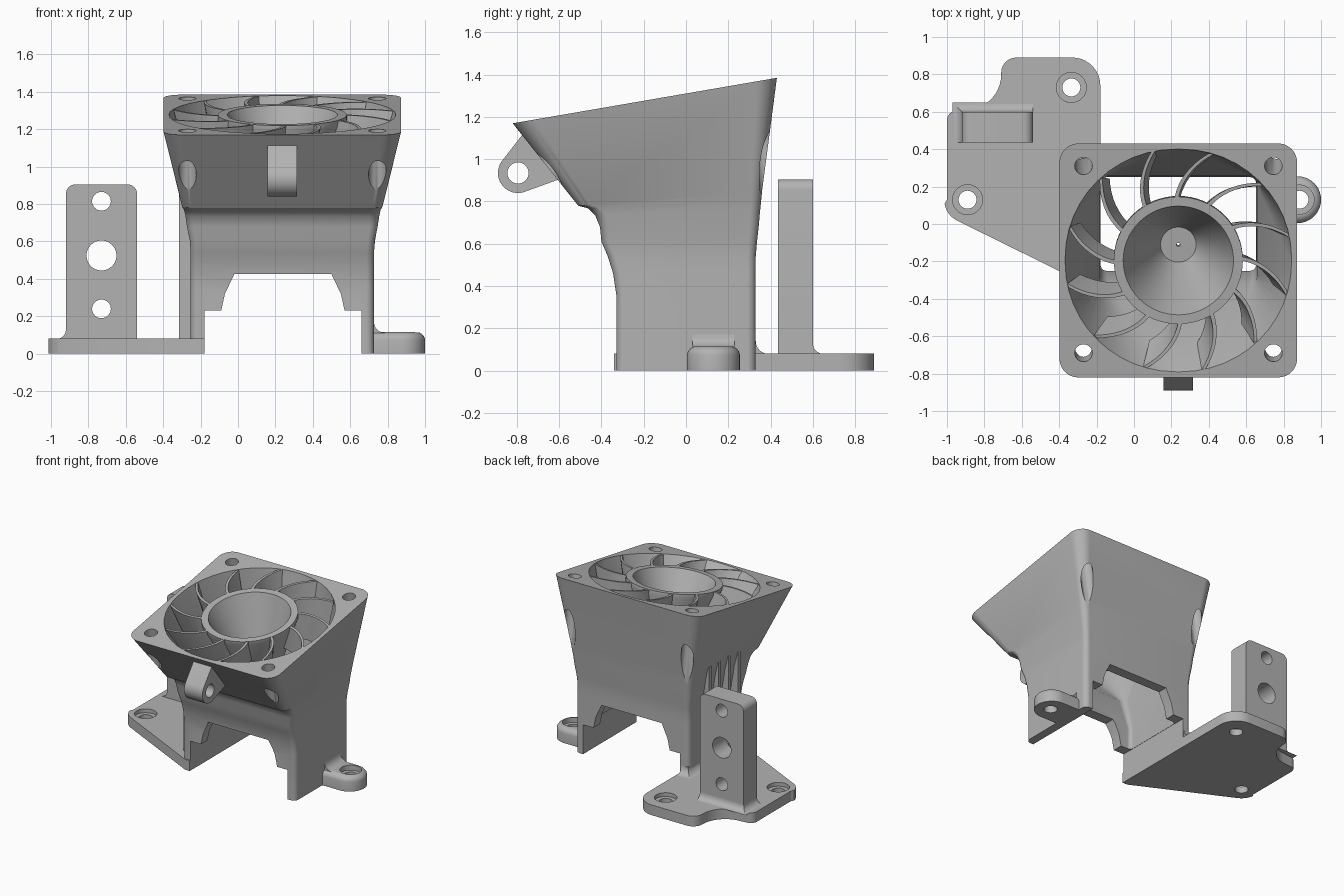
import bpy, bmesh
from math import sin, cos, radians, atan
from mathutils import Matrix, Vector

cube = bpy.data.objects.get("Cube")
if cube:
    bpy.data.objects.remove(cube, do_unlink=True)

grey = bpy.data.materials.new("plain grey")
grey.use_nodes = True
COLOUR = (0.45, 0.45, 0.45, 1)
grey.diffuse_color = COLOUR
grey.node_tree.nodes["Principled BSDF"].inputs["Base Color"].default_value = COLOUR

CX, CY = 0.237, -0.195          # duct axis
SLOPE = 0.172                   # tilt of the fan face


def face_z(y):
    return 1.17 + (y + 0.82) * SLOPE


def skin(name, rings, loop=False, matrix=None):
    """Join rings of points with faces; cap the ends unless looped."""
    bm = bmesh.new()
    vs = [[bm.verts.new(p) for p in ring] for ring in rings]
    n = len(vs[0])
    pairs = list(zip(vs, vs[1:])) + ([(vs[-1], vs[0])] if loop else [])
    for a, b in pairs:
        for i in range(n):
            j = (i + 1) % n
            bm.faces.new((a[i], a[j], b[j], b[i]))
    if not loop:
        bm.faces.new(vs[0][::-1])
        bm.faces.new(vs[-1])
    bmesh.ops.recalc_face_normals(bm, faces=bm.faces)
    if matrix:
        bm.transform(matrix)
    mesh = bpy.data.meshes.new(name)
    bm.to_mesh(mesh)
    bm.free()
    mesh.materials.append(grey)
    ob = bpy.data.objects.new(name, mesh)
    bpy.context.collection.objects.link(ob)
    return ob


def prism(name, pts, axis, lo, hi, matrix=None):
    put = {"x": lambda a, b, c: (c, a, b), "y": lambda a, b, c: (a, c, b),
           "z": lambda a, b, c: (a, b, c)}[axis]
    return skin(name, [[put(a, b, c) for a, b in pts] for c in (lo, hi)], matrix=matrix)


def arc(cx, cy, r, a0, a1, n=10):
    angles = [radians(a0 + (a1 - a0) * i / n) for i in range(n + 1)]
    return [(cx + r * cos(a), cy + r * sin(a)) for a in angles]


def disc(cx, cy, r):
    return arc(cx, cy, r, 0, 360, 40)[:-1]


def cut(ob, *cutters):
    for c in cutters:
        c.hide_render = True
        mod = ob.modifiers.new("cut", "BOOLEAN")
        mod.operation, mod.solver, mod.object = "DIFFERENCE", "EXACT", c
    bpy.context.view_layer.update()
    done = bpy.data.meshes.new_from_object(ob.evaluated_get(bpy.context.evaluated_depsgraph_get()))
    ob.modifiers.clear()
    ob.data = done
    for c in cutters:
        bpy.data.objects.remove(c, do_unlink=True)


def section(hx, yf, zf, yb, zb, r):
    """Rounded rectangle, tilted from its front edge to its back edge."""
    hy, cy = (yb - yf) / 2, (yb + yf) / 2
    ry = min(r, r * hy / hx) if r > 0.3 else r
    pts = []
    for k, (sx, sy) in enumerate(((1, 1), (-1, 1), (-1, -1), (1, -1))):
        for x, y in arc(0, 0, 1, 90 * k, 90 * k + 90, 12):
            px, py = CX + sx * (hx - r) + x * r, cy + sy * (hy - ry) + y * ry
            pts.append((px, py, zf + (zb - zf) * (py - yf) / (yb - yf)))
    return pts


# Duct body: outer skin up, inner skin back down
outer = [section(*s) for s in (
    (0.49, -0.33, 0, 0.33, 0, 0.04),
    (0.49, -0.33, 0.36, 0.33, 0.42, 0.04),
    (0.49, -0.345, 0.46, 0.33, 0.47, 0.04),
    (0.49, -0.37, 0.54, 0.33, 0.54, 0.04),
    (0.495, -0.40, 0.61, 0.335, 0.60, 0.04),
    (0.51, -0.407, 0.68, 0.345, 0.69, 0.045),
    (0.518, -0.43, 0.735, 0.35, 0.75, 0.05),
    (0.526, -0.465, 0.768, 0.355, 0.80, 0.05),
    (0.535, -0.51, 0.78, 0.36, 0.85, 0.055),
    (0.635, -0.82, 1.17, 0.43, face_z(0.43), 0.1))]
inner = [section(*s) for s in (
    (0.605, -0.79, face_z(-0.79), 0.40, face_z(0.40), 0.59),
    (0.42, -0.33, 0.66, 0.26, 0.60, 0.05),
    (0.415, -0.25, 0.40, 0.25, 0.40, 0.03),
    (0.415, -0.25, 0, 0.25, 0, 0.03))]
body = skin("duct_body", outer + inner, loop=True)

# Stepped arch under the duct, and corner screw holes square to the fan face
arch = [(-0.18, -0.1), (0.66, -0.1), (0.66, 0.23), (0.57, 0.23), (0.55, 0.32), (0.5, 0.425),
        (-0.02, 0.425), (-0.07, 0.32), (-0.09, 0.23), (-0.18, 0.23)]
cutters = [prism("arch_cutter", arch, "y", -0.6, 0.6)]
tilt = Matrix.Rotation(atan(SLOPE), 4, "X")
for x in (-0.27, 0.745):
    for y in (-0.69, 0.31):
        at = Matrix.Translation((x, y, face_z(y))) @ tilt
        cutters.append(prism("screw_cutter", disc(0, 0, 0.047), "z", -0.6, 0.1, at))
cut(body, *cutters)

# Conical hub cup and swept stator vanes, built around the fan axis
fan = Matrix.Translation((CX, CY, face_z(CY))) @ tilt
profile = ((0.01, -0.5), (0.095, -0.5), (0.295, 0), (0.345, 0), (0.345, -0.03), (0.13, -0.55), (0.01, -0.55))
skin("hub_cup", [[(x, y, z) for x, y in arc(0, 0, r, 0, 360, 64)[:-1]] for r, z in profile],
     loop=True, matrix=fan)
for k in range(12):
    rings = []
    for i in range(11):
        t = i / 10
        a = radians(122 + 30 * k - 19 * t ** 1.4)
        top = 0.32 + 0.285 * t
        low = 0.25 + (0.3 - 0.06 * max(0, -sin(a))) * t
        ring = []
        for r, z, s in ((top, -0.002, 1), (top, -0.002, -1), (low, -0.2, -1), (low, -0.2, 1)):
            b = a + s * 0.011 / r
            ring.append((r * cos(b), r * sin(b), z))
        rings.append(ring)
    skin("stator_vane", rings, matrix=fan)

# Clamp lug on the sloping front
lug = arc(-0.795, 0.935, 0.095, 145, 285, 16) + [(-0.60, 0.905), (-0.61, 0.95), (-0.74, 1.10), (-0.775, 1.115)]
clamp = prism("clamp_lug", lug, "x", 0.157, 0.315)
cut(clamp, prism("lug_cutter", disc(-0.795, 0.935, 0.05), "x", 0, 0.5))

# Mounting plate with two counterbored holes
outline = ([(-0.18, -0.34), (-0.22, -0.34)] + arc(-0.89, 0.13, 0.125, 243, 190, 6) + [(-1, 0.13)]
           + arc(-0.95, 0.555, 0.05, 180, 90, 6) + arc(-0.9, 0.8, 0.19, -80, 0)
           + arc(-0.63, 0.81, 0.08, 180, 90, 6) + arc(-0.33, 0.74, 0.15, 90, 0))
plate = prism("mounting_plate", outline, "z", 0, 0.08)
for x, y in ((-0.335, 0.73), (-0.89, 0.13)):
    cut(plate, prism("hole_cutter", disc(x, y, 0.048), "z", -0.1, 0.2),
        prism("bore_cutter", disc(x, y, 0.08), "z", 0.05, 0.2))

# Upright bracket with three holes
upright = ([(-0.54, 0.04), (-0.92, 0.04)] + arc(-0.87, 0.855, 0.05, 180, 90, 8)
           + arc(-0.59, 0.855, 0.05, 90, 0, 8))
bracket = prism("upright_bracket", upright, "y", 0.435, 0.60)
cut(bracket, *[prism("bracket_cutter", disc(-0.73, z, r), "y", 0.2, 0.8)
               for z, r in ((0.815, 0.05), (0.525, 0.08), (0.24, 0.05))])


def flare(name, x0, x1, y0, y1, size, z):
    """Concave fillet growing toward -x and +y at the foot of a wall."""
    rings = []
    for i in range(7):
        a = radians(15 * i)
        d, h = size * (1 - sin(a)), z + size * (1 - cos(a))
        rings.append([(x0 - d, y0, h), (x1, y0, h), (x1, y1 + d, h), (x0 - d, y1 + d, h)])
    skin(name, rings)


flare("bracket_fillet", -0.92, -0.541, 0.436, 0.60, 0.05, 0.079)
flare("body_fillet", -0.25, -0.19, -0.2, 0.33, 0.06, 0.079)

# Stiffening ribs between the duct wall and the plate
for k in range(4):
    y = 0.15 - 0.12 * k
    prism("side_rib", [(-0.22, 0.05), (-0.315, 0.05), (-0.315, 0.88), (-0.22, 0.70)], "y", y - 0.015, y + 0.015)

# Rounded screw foot on the left side
rings = []
for z, d in ((0, 0), (0.075, 0), (0.09, 0.004), (0.103, 0.014), (0.112, 0.028), (0.115, 0.04)):
    r = 0.125 - d
    rings.append([(x, y, z) for x, y in arc(0.875, 0.13, r, -90, 90, 20) + [(0.70, 0.13 + r), (0.70, 0.13 - r)]])
foot = skin("screw_foot", rings)
cut(foot, prism("hole_cutter", disc(0.885, 0.13, 0.048), "z", -0.1, 0.2),
    prism("bore_cutter", disc(0.885, 0.13, 0.078), "z", 0.075, 0.2))
web = [(0.70, 0.09), (0.785, 0.09)] + arc(0.785, 0.17, 0.058, 270, 180, 6) + [(0.70, 0.19)]
prism("foot_fillet", web, "y", 0.03, 0.23)

# Smooth shading with crisp edges
for ob in bpy.context.scene.objects:
    if ob.type == "MESH":
        bpy.ops.object.select_all(action="DESELECT")
        ob.select_set(True)
        bpy.context.view_layer.objects.active = ob
        bpy.ops.object.shade_smooth_by_angle(angle=radians(30))
